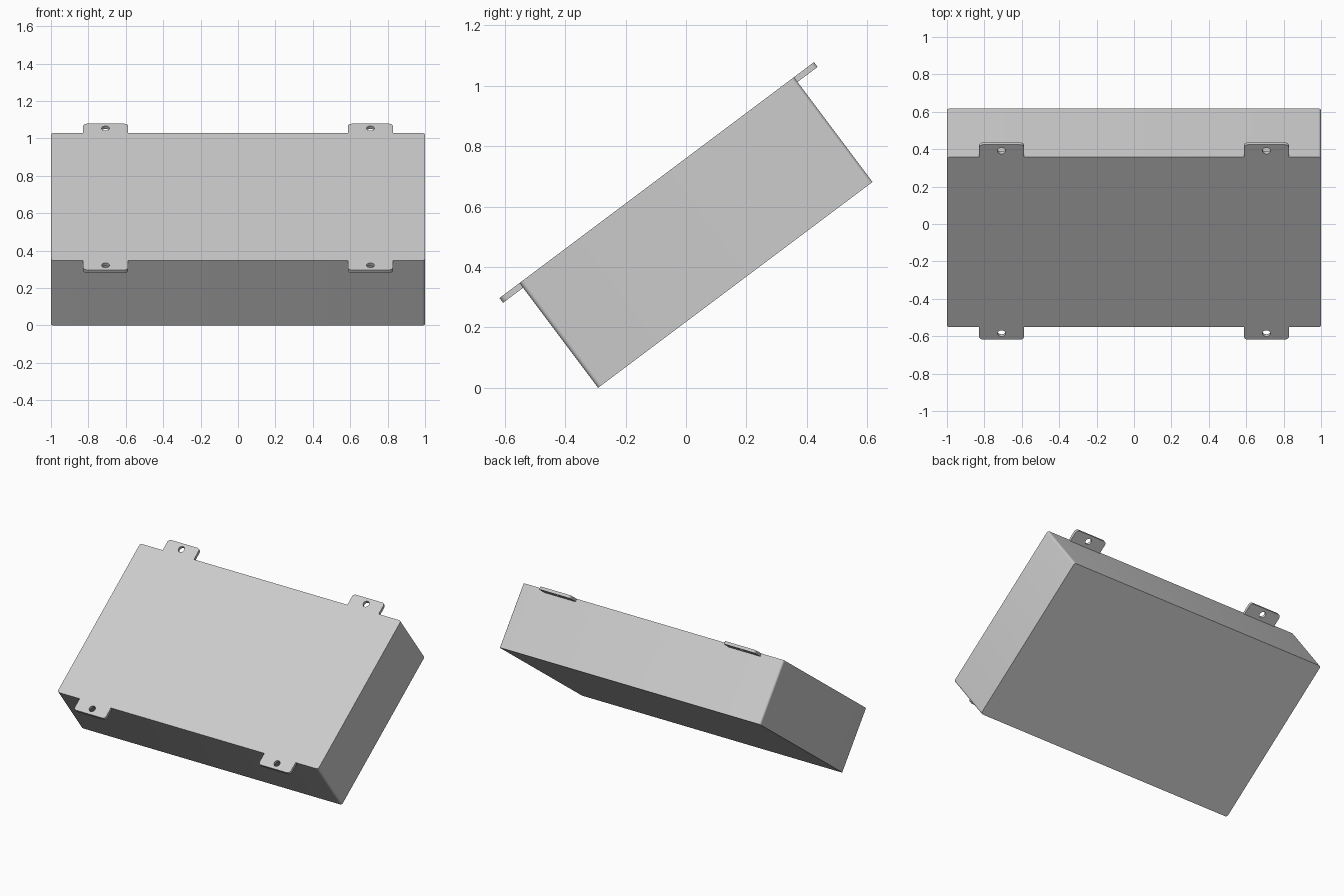
import bpy, bmesh
from math import sin, cos, pi, atan2
from mathutils import Matrix, Vector

cube = bpy.data.objects.get("Cube")
if cube:
    bpy.data.objects.remove(cube, do_unlink=True)

HALF_X, HALF_Y, DEPTH = 1.0, 0.568, 0.434
TAB_X, TAB_W, TAB_L, TAB_T = 0.708, 0.24, 0.083, 0.02

# The whole enclosure leans back on its front lower edge
TILT = Matrix.Translation((0, -0.097, 0.688)) @ Matrix.Rotation(atan2(3, 4), 4, "X")

grey = bpy.data.materials.new("light grey")
grey.use_nodes = True
grey.diffuse_color = (0.6, 0.6, 0.6, 1)
grey.node_tree.nodes["Principled BSDF"].inputs["Base Color"].default_value = (0.6, 0.6, 0.6, 1)


def arc(cx, cy, r, start, sweep, steps):
    """Points along an arc, ends included."""
    return [(cx + r * cos(start + sweep * i / steps),
             cy + r * sin(start + sweep * i / steps)) for i in range(steps + 1)]


def plate(name, loops, thickness):
    """Fill outline loops (with holes) and extrude downwards from the lid plane."""
    bm = bmesh.new()
    for loop in loops:
        vs = [bm.verts.new((x, y, 0)) for x, y in loop]
        for a, b in zip(vs, vs[1:] + vs[:1]):
            bm.edges.new((a, b))
    if len(loops) == 1:
        bm.faces.new(list(bm.verts))
    else:
        bmesh.ops.triangle_fill(bm, edges=bm.edges[:], use_beauty=True, normal=(0, 0, 1))
    ext = bmesh.ops.extrude_face_region(bm, geom=bm.faces[:], use_keep_orig=True)
    moved = [g for g in ext["geom"] if isinstance(g, bmesh.types.BMVert)]
    bmesh.ops.translate(bm, verts=moved, vec=Vector((0, 0, -thickness)))
    bmesh.ops.recalc_face_normals(bm, faces=bm.faces[:])
    mesh = bpy.data.meshes.new(name)
    bm.to_mesh(mesh)
    bm.free()
    mesh.materials.append(grey)
    obj = bpy.data.objects.new(name, mesh)
    bpy.context.collection.objects.link(obj)
    obj.matrix_world = TILT
    bpy.ops.object.select_all(action="DESELECT")
    obj.select_set(True)
    bpy.context.view_layer.objects.active = obj
    bpy.ops.object.shade_smooth_by_angle(angle=pi / 6)
    return obj


# Enclosure body with rounded corner edges
R = 0.015
outline = []
for k, (sx, sy) in enumerate([(1, 1), (-1, 1), (-1, -1), (1, -1)]):
    outline += arc(sx * (HALF_X - R), sy * (HALF_Y - R), R, k * pi / 2, pi / 2, 6)
plate("enclosure_body", [outline], DEPTH)

# Four mounting tabs with rounded outer corners and a screw hole
r, h = 0.02, TAB_W / 2
tab = [(-h, 0), (h, 0)]
tab += arc(h - r, TAB_L - r, r, 0, pi / 2, 6)
tab += arc(r - h, TAB_L - r, r, pi / 2, pi / 2, 6)
hole = arc(0, 0.042, 0.021, 0, 2 * pi, 24)[:-1]
for sx, side in ((1, "left"), (-1, "right")):
    for sy, end in ((1, "upper"), (-1, "lower")):
        loops = [[(sx * (TAB_X + x), sy * (HALF_Y + y)) for x, y in loop]
                 for loop in (tab, hole)]
        plate(f"{end}_{side}_mounting_tab", loops, TAB_T)
